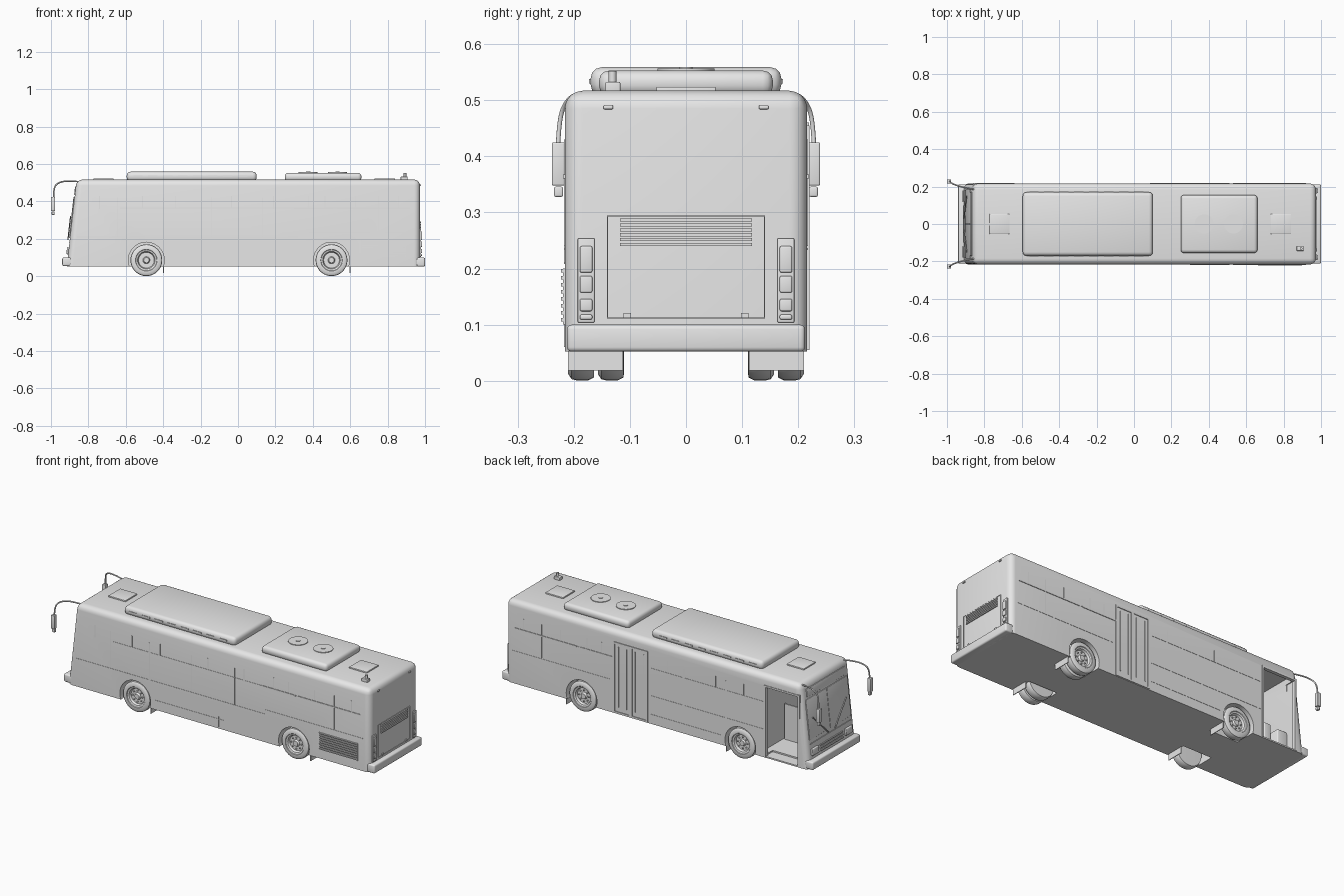
import bpy, bmesh, math
from mathutils import Vector, Matrix

if "Cube" in bpy.data.objects:
    bpy.data.objects.remove(bpy.data.objects["Cube"])

grey = bpy.data.materials.new("plain grey")
grey.diffuse_color = (0.8, 0.8, 0.8, 1)
grey.use_nodes = True
grey.node_tree.nodes["Principled BSDF"].inputs["Base Color"].default_value = grey.diffuse_color
SLOPE = math.atan(0.045 / 0.4)


def front_x(z):
    return -0.91 + (z - 0.1) * 0.1125


def finish(name, bm, smooth=True):
    bmesh.ops.recalc_face_normals(bm, faces=bm.faces)
    me = bpy.data.meshes.new(name)
    bm.to_mesh(me)
    bm.free()
    me.materials.append(grey)
    ob = bpy.data.objects.new(name, me)
    bpy.context.collection.objects.link(ob)
    if smooth:
        smooth_by_angle(ob)
    return ob


def smooth_by_angle(ob):
    bpy.ops.object.select_all(action='DESELECT')
    ob.select_set(True)
    bpy.context.view_layer.objects.active = ob
    bpy.ops.object.shade_smooth_by_angle(angle=math.radians(35))


def add_box(bm, x0, x1, y0, y1, z0, z1, tilt=0):
    c = Vector(((x0 + x1) / 2, (y0 + y1) / 2, (z0 + z1) / 2))
    m = Matrix.Translation(c) @ Matrix.Rotation(tilt, 4, 'Y') @ Matrix.Diagonal((x1 - x0, y1 - y0, z1 - z0, 1))
    return bmesh.ops.create_cube(bm, size=1, matrix=m)['verts']


def boxes(name, items, bevel=0, tilt=0):
    bm = bmesh.new()
    for b in items:
        add_box(bm, *b, tilt)
    if bevel:
        bmesh.ops.bevel(bm, geom=bm.edges[:], offset=bevel, segments=3, affect='EDGES', profile=0.5)
    return finish(name, bm)


def both(items):
    return [b for x0, x1, y0, y1, z0, z1 in items for b in ((x0, x1, y0, y1, z0, z1), (x0, x1, -y1, -y0, z0, z1))]


def cylinder(name, loc, r, depth, axis='Z', seg=32):
    bm = bmesh.new()
    rot = Matrix.Rotation(math.pi / 2, 4, 'X') if axis == 'Y' else Matrix()
    bmesh.ops.create_cone(bm, cap_ends=True, segments=seg, radius1=r, radius2=r, depth=depth,
                          matrix=Matrix.Translation(loc) @ rot)
    return finish(name, bm)


def sloped_block(name, inset, x_back, y, z0, z1, bevel):
    # block whose front end leans back like the windscreen
    pts = [(front_x(z0) + inset, z0), (x_back, z0), (x_back, z1), (front_x(z1) + inset, z1)]
    bm = bmesh.new()
    f = bm.faces.new([bm.verts.new((px, -y, pz)) for px, pz in pts])
    new = bmesh.ops.extrude_face_region(bm, geom=[f])['geom']
    for v in new:
        if isinstance(v, bmesh.types.BMVert):
            v.co.y = y
    if bevel:
        edges = [e for e in bm.edges if max(v.co.z for v in e.verts) > z0 + 0.001]
        bmesh.ops.bevel(bm, geom=edges, offset=bevel, segments=6, affect='EDGES', profile=0.5)
    return finish(name, bm, False)


def tube(name, pts, r):
    cu = bpy.data.curves.new(name, 'CURVE')
    cu.dimensions = '3D'
    cu.bevel_depth, cu.bevel_resolution, cu.use_fill_caps = r, 3, True
    sp = cu.splines.new('NURBS')
    sp.points.add(len(pts) - 1)
    for p, q in zip(sp.points, pts):
        p.co = (*q, 1)
    sp.use_endpoint_u, sp.order_u = True, 3
    cu.materials.append(grey)
    bpy.context.collection.objects.link(bpy.data.objects.new(name, cu))


# body shell with wheel arches, driver cab and open front door
body = sloped_block("body", 0, 0.973, 0.216, 0.052, 0.517, 0.032)
cutters = [sloped_block("cab_cutter", 0.02, -0.61, 0.203, 0.068, 0.485, 0),
           boxes("door_cutter", [(-0.855, -0.645, 0.15, 0.3, 0.06, 0.455)])]
for wx in (-0.49, 0.50):
    for s in (-1, 1):
        cutters.append(cylinder("arch_cutter", (wx, s * 0.2, 0.086), 0.096, 0.2, 'Y', 40))
for c in cutters:
    m = body.modifiers.new("cut", 'BOOLEAN')
    m.object, m.operation, m.solver = c, 'DIFFERENCE', 'EXACT'
    bpy.context.view_layer.objects.active = body
    bpy.ops.object.modifier_apply(modifier=m.name)
    bpy.data.objects.remove(c)
smooth_by_angle(body)

# bumpers
boxes("rear_bumper", [(0.95, 1.0, -0.212, 0.212, 0.052, 0.1)], 0.008)
boxes("front_bumper", [(-0.94, -0.885, -0.212, 0.212, 0.055, 0.1)], 0.008)

# wheels: revolved tyre and rim, single in front and double at the rear
PROFILE = [(0, -.008), (.014, -.008), (.019, -.018), (.042, -.018), (.047, -.006), (.056, -.003),
           (.058, 0), (.074, 0), (.083, -.006), (.085, -.014), (.085, -.036), (.080, -.046), (0, -.047)]


def wheel(name, x, y, side):
    bm = bmesh.new()
    vs = [bm.verts.new((x + r, side * (y + d), 0.086)) for r, d in PROFILE]
    es = [bm.edges.new(p) for p in zip(vs, vs[1:])]
    bmesh.ops.spin(bm, geom=vs + es, cent=(x, 0, 0.086), axis=(0, 1, 0), angle=math.tau, steps=36)
    bmesh.ops.remove_doubles(bm, verts=bm.verts, dist=1e-5)
    for i in range(8):
        a = math.tau * i / 8
        bmesh.ops.create_cone(bm, cap_ends=True, segments=6, radius1=.004, radius2=.004, depth=.01, matrix=
                              Matrix.Translation((x + .031 * math.cos(a), side * (y - .017), .086 + .031 * math.sin(a)))
                              @ Matrix.Rotation(math.pi / 2, 4, 'X'))
    finish(name, bm)


for s in (-1, 1):
    wheel("front_wheel", -0.49, 0.21, s)
    wheel("rear_outer_wheel", 0.50, 0.21, s)
    wheel("rear_inner_wheel", 0.50, 0.157, s)
boxes("mud_flaps", both([(x, x + 0.004, 0.112, 0.21, 0.018, 0.056) for x in (-0.4, 0.597)]))

# roof units, fans, hatches and antenna
boxes("large_roof_unit", [(-0.595, 0.1, -0.17, 0.17, 0.508, 0.559)], 0.02)
boxes("roof_unit_vents", both([(-0.56 + i * 0.08, -0.51 + i * 0.08, 0.165, 0.173, 0.53, 0.538) for i in range(8)]))
boxes("small_roof_unit", [(0.25, 0.66, -0.155, 0.155, 0.508, 0.553)], 0.018)
for x in (0.375, 0.532):
    cylinder("fan_cover", (x, 0, 0.553), 0.051, 0.007)
    cylinder("fan_hub", (x, 0, 0.556), 0.012, 0.007)
boxes("roof_hatches", [(-0.772, -0.665, -0.053, 0.053, 0.51, 0.524), (0.73, 0.84, -0.053, 0.053, 0.51, 0.524)], 0.002)
boxes("antenna_base", [(0.87, 0.907, -0.144, -0.117, 0.51, 0.533)], 0.003)
cylinder("antenna", (0.893, -0.131, 0.54), 0.007, 0.024, seg=16)


# side window seams, belt lines and skirt seams
def vseam(x, z0, z1):
    return (x - 0.002, x + 0.002, 0.2155, 0.2175, z0, z1)


def hseam(x0, x1, z):
    return (x0, x1, 0.2155, 0.2175, z - 0.0015, z + 0.0015)


short = (-0.51, -0.335, -0.035, 0.375, 0.465, 0.63, 0.86)
shared = [vseam(x, 0.365, 0.43) for x in short]
shared += [vseam(x, 0.21, 0.42) for x in (-0.645, -0.4, -0.14)] + [vseam(0.75, 0.24, 0.43)]
shared += [hseam(-0.63, 0.07, 0.365), hseam(0.3, 0.92, 0.365), hseam(-0.63, 0.07, 0.21), hseam(0.32, 0.93, 0.235),
           hseam(-0.37, 0.07, 0.105)]
near = [vseam(-0.74, 0.36, 0.43), vseam(0.19, 0.36, 0.43), vseam(0.13, 0.21, 0.42), vseam(0.03, 0.06, 0.12),
        hseam(-0.86, -0.63, 0.21), hseam(0.07, 0.32, 0.21), hseam(0.07, 0.3, 0.365)]
boxes("side_seams", both(shared) + [(a, b, -d, -c, e, f) for a, b, c, d, e, f in near])
boxes("window_rail", both([(0.3, 0.51, 0.215, 0.219, 0.361, 0.368), (0.53, 0.92, 0.215, 0.219, 0.361, 0.368)]))

# side engine grille
boxes("side_grille", [(0.662, 0.897, -0.223, -0.21, 0.106 + i * 0.0125, 0.112 + i * 0.0125) for i in range(8)])
boxes("side_grille_frame", [(x, x + 0.004, -0.219, -0.21, 0.1, 0.2) for x in (0.66, 0.895)])

# closed middle door with two leaves
mid = [(x, x + 0.009, 0.21, 0.22, 0.055, 0.455) for x in (0.085, 0.183, 0.192, 0.291)]
mid += [(0.085, 0.3, 0.21, 0.22, z, z + 0.01) for z in (0.055, 0.445)]
mid += [(x, x + 0.003, 0.21, 0.219, 0.09, 0.43) for x in (0.11, 0.165, 0.217, 0.268)]
boxes("middle_door", mid)

# open front door frame and cab interior
boxes("front_door_frame", [(-0.86, -0.85, 0.2, 0.219, 0.055, 0.46), (-0.65, -0.64, 0.2, 0.219, 0.055, 0.46),
                           (-0.86, -0.64, 0.2, 0.219, 0.45, 0.46)])
boxes("dashboard", [(-0.885, -0.82, -0.2, 0.12, 0.07, 0.21)], 0.006)
boxes("driver_seat", [(-0.74, -0.66, -0.15, -0.06, 0.16, 0.185), (-0.675, -0.655, -0.15, -0.06, 0.17, 0.32),
                      (-0.72, -0.68, -0.12, -0.09, 0.07, 0.17)], 0.006)
boxes("driver_partition", [(-0.79, -0.62, 0.0, 0.008, 0.07, 0.27)])
boxes("fare_box", [(-0.815, -0.775, 0.03, 0.075, 0.07, 0.25)], 0.004)
cylinder("steering_column", (-0.80, -0.105, 0.2), 0.006, 0.06, seg=12)
cylinder("steering_wheel", (-0.80, -0.105, 0.23), 0.04, 0.006)

# rear engine hatch outline, louvres and lamps
R = 0.972
boxes("engine_hatch_seam", [(R, 0.976, -0.141, 0.141, z, z + 0.002) for z in (0.111, 0.293)]
      + both([(R, 0.976, 0.139, 0.141, 0.111, 0.295)]))
boxes("rear_louvres", [(R, 0.979, -0.118, 0.118, 0.24 + i * 0.0088, 0.2455 + i * 0.0088) for i in range(6)])
boxes("hatch_hinges", both([(R, 0.979, 0.098, 0.111, 0.112, 0.121)]))
boxes("rear_lamp_panels", both([(R - 0.01, 0.978, 0.163, 0.193, 0.104, 0.254)]), 0.002)
boxes("rear_lamps", both([(R, 0.984, 0.167, 0.189, a, b) for a, b in
                          ((0.193, 0.24), (0.157, 0.187), (0.124, 0.146), (0.109, 0.118))]), 0.003)
boxes("rear_marker_lamps", both([(R - 0.004, 0.978, 0.13, 0.147, 0.484, 0.491)]), 0.002)
boxes("rear_seam", [(0.998, 1.0, -0.2, 0.2, 0.087, 0.089)])


# windscreen, wipers, front panel and headlamps on the sloped front
def front_plate(name, spans, out, bevel=0):
    items = [(front_x((a + b) / 2) - out, front_x((a + b) / 2) + 0.006, y0, y1, a, b) for y0, y1, a, b in spans]
    return boxes(name, items, bevel, SLOPE)


front_plate("windscreen", [(-0.185, 0.185, 0.205, 0.425)], 0.004, 0.002)
front_plate("windscreen_divider", [(-0.002, 0.002, 0.205, 0.425)], 0.006)
front_plate("route_sign", [(-0.17, 0.17, 0.435, 0.48)], 0.004, 0.002)
front_plate("front_grille", [(-0.1, 0.1, z, z + 0.006) for z in (0.115, 0.13, 0.145)], 0.006)
front_plate("headlamps", [(s * 0.15 - 0.03, s * 0.15 + 0.03, 0.118, 0.155) for s in (-1, 1)], 0.01, 0.004)
front_plate("front_seam", [(-0.18, 0.18, 0.18, 0.184)], 0.004)
for s in (-1, 1):
    tube("wiper", [(front_x(z) - 0.01, s * y, z) for y, z in ((0.03, 0.195), (0.07, 0.24), (0.15, 0.32))], 0.003)
    # mirror arms and mirrors
    tube("mirror_arm", [(-0.855, s * 0.185, 0.506), (-0.91, s * 0.195, 0.512), (-0.965, s * 0.212, 0.5),
                        (-0.986, s * 0.226, 0.47), (-0.986, s * 0.228, 0.42)], 0.004)
boxes("mirrors", both([(-1.0, -0.978, 0.216, 0.239, 0.348, 0.425), (-0.996, -0.98, 0.219, 0.235, 0.328, 0.346)]), 0.003)
